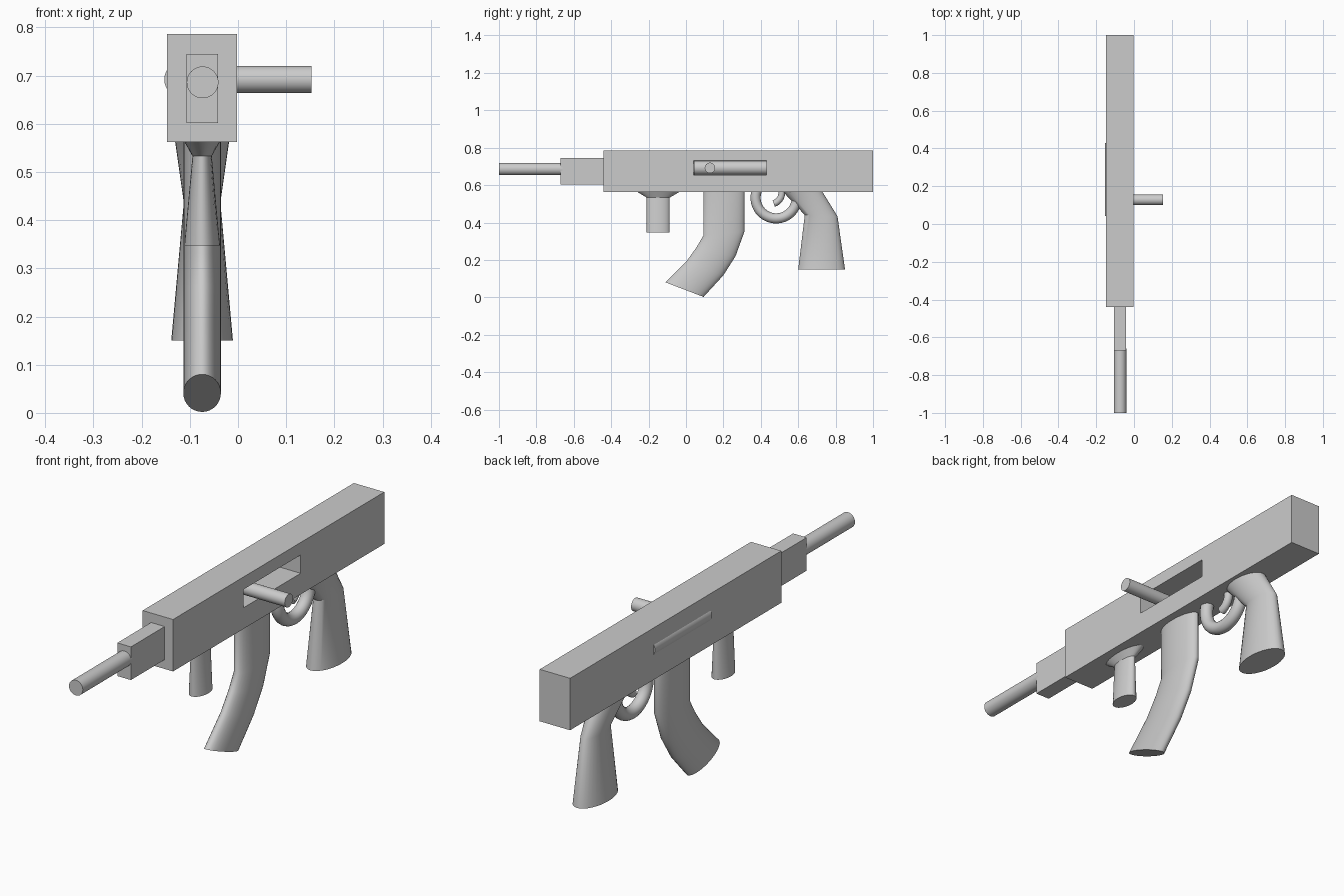
import bpy, bmesh, math
from mathutils import Vector

if "Cube" in bpy.data.objects:
    bpy.data.objects.remove(bpy.data.objects["Cube"])

XC = -0.0745  # centre plane of the main parts


def box(name, x0, x1, y0, y1, z0, z1):
    bpy.ops.mesh.primitive_cube_add(size=1, location=((x0 + x1) / 2, (y0 + y1) / 2, (z0 + z1) / 2))
    ob = bpy.context.object
    ob.name = name
    ob.scale = (x1 - x0, y1 - y0, z1 - z0)
    return ob


def rod(name, a, b, r):
    a, b = Vector(a), Vector(b)
    bpy.ops.mesh.primitive_cylinder_add(vertices=32, radius=r, depth=(b - a).length, location=(a + b) / 2)
    ob = bpy.context.object
    ob.name = name
    ob.rotation_euler = (b - a).to_track_quat('Z', 'Y').to_euler()
    bpy.ops.object.shade_smooth_by_angle()
    return ob


def loft(name, rings, n=32):
    """Elliptical rings, each given as front (y, z), back (y, z), half width in x."""
    bm = bmesh.new()
    loops = []
    for (y0, z0), (y1, z1), hx in rings:
        loop = []
        for i in range(n):
            t = 2 * math.pi * i / n
            c = math.cos(t) / 2
            loop.append(bm.verts.new((XC + hx * math.sin(t),
                                      (y0 + y1) / 2 + (y1 - y0) * c,
                                      (z0 + z1) / 2 + (z1 - z0) * c)))
        loops.append(loop)
    for a, b in zip(loops, loops[1:]):
        for i in range(n):
            j = (i + 1) % n
            bm.faces.new((a[i], a[j], b[j], b[i]))
    bm.faces.new(loops[0])
    bm.faces.new(loops[-1])
    bmesh.ops.recalc_face_normals(bm, faces=bm.faces)
    me = bpy.data.meshes.new(name)
    bm.to_mesh(me)
    bm.free()
    ob = bpy.data.objects.new(name, me)
    bpy.context.collection.objects.link(ob)
    bpy.ops.object.select_all(action='DESELECT')
    ob.select_set(True)
    bpy.context.view_layer.objects.active = ob
    bpy.ops.object.shade_smooth_by_angle()
    return ob


def arc_tube(name, cy, cz, radius, a0, a1, thick, n=32):
    """Round tube along an arc in the y-z plane, angles in degrees."""
    cu = bpy.data.curves.new(name, 'CURVE')
    cu.dimensions = '3D'
    cu.bevel_depth = thick
    cu.bevel_resolution = 6
    cu.use_fill_caps = True
    sp = cu.splines.new('POLY')
    sp.points.add(n)
    for i, p in enumerate(sp.points):
        t = math.radians(a0 + (a1 - a0) * i / n)
        p.co = (XC, cy + radius * math.cos(t), cz + radius * math.sin(t), 1)
        sp.use_smooth = True
    ob = bpy.data.objects.new(name, cu)
    bpy.context.collection.objects.link(ob)
    return ob


# Main housing with a slot cut in its right side
body = box("receiver", -0.147, -0.002, -0.44, 1.0, 0.562, 0.786)
slot = box("slot_cutter", -0.115, 0.05, 0.04, 0.43, 0.653, 0.732)
slot.hide_render = True
slot.display_type = 'WIRE'
cut = body.modifiers.new("slot", 'BOOLEAN')
cut.operation = 'DIFFERENCE'
cut.solver = 'EXACT'
cut.object = slot

# Front block and barrel
box("front_block", XC - 0.0325, XC + 0.0325, -0.67, -0.44, 0.602, 0.745)
rod("barrel", (XC + 0.001, -1.0, 0.686), (XC + 0.001, -0.66, 0.686), 0.033)

# Bolt lying in the slot, with its side handle
rod("bolt", (-0.115, 0.042, 0.692), (-0.115, 0.43, 0.692), 0.038)
rod("bolt_handle", (-0.1, 0.128, 0.692), (0.153, 0.128, 0.692), 0.028)

# Front grip with a flared top
loft("front_grip", [((-0.26, 0.563), (-0.036, 0.563), 0.037),
                    ((-0.21, 0.533), (-0.087, 0.533), 0.02),
                    ((-0.21, 0.347), (-0.087, 0.347), 0.037)])

# Curved magazine
loft("magazine", [((0.093, 0.563), (0.313, 0.563), 0.039),
                  ((0.093, 0.33), (0.313, 0.353), 0.039),
                  ((0.056, 0.267), (0.265, 0.22), 0.039),
                  ((0.003, 0.193), (0.20, 0.118), 0.039),
                  ((-0.11, 0.08), (0.094, 0.002), 0.039)])

# Rear grip
loft("rear_grip", [((0.52, 0.563), (0.73, 0.563), 0.056),
                   ((0.635, 0.44), (0.81, 0.433), 0.038),
                   ((0.60, 0.15), (0.85, 0.15), 0.064)])

# Trigger guard and trigger
arc_tube("trigger_guard", 0.482, 0.532, 0.11, 160, 380, 0.027)
arc_tube("trigger", 0.45, 0.56, 0.062, 10, -72, 0.018, 16)
